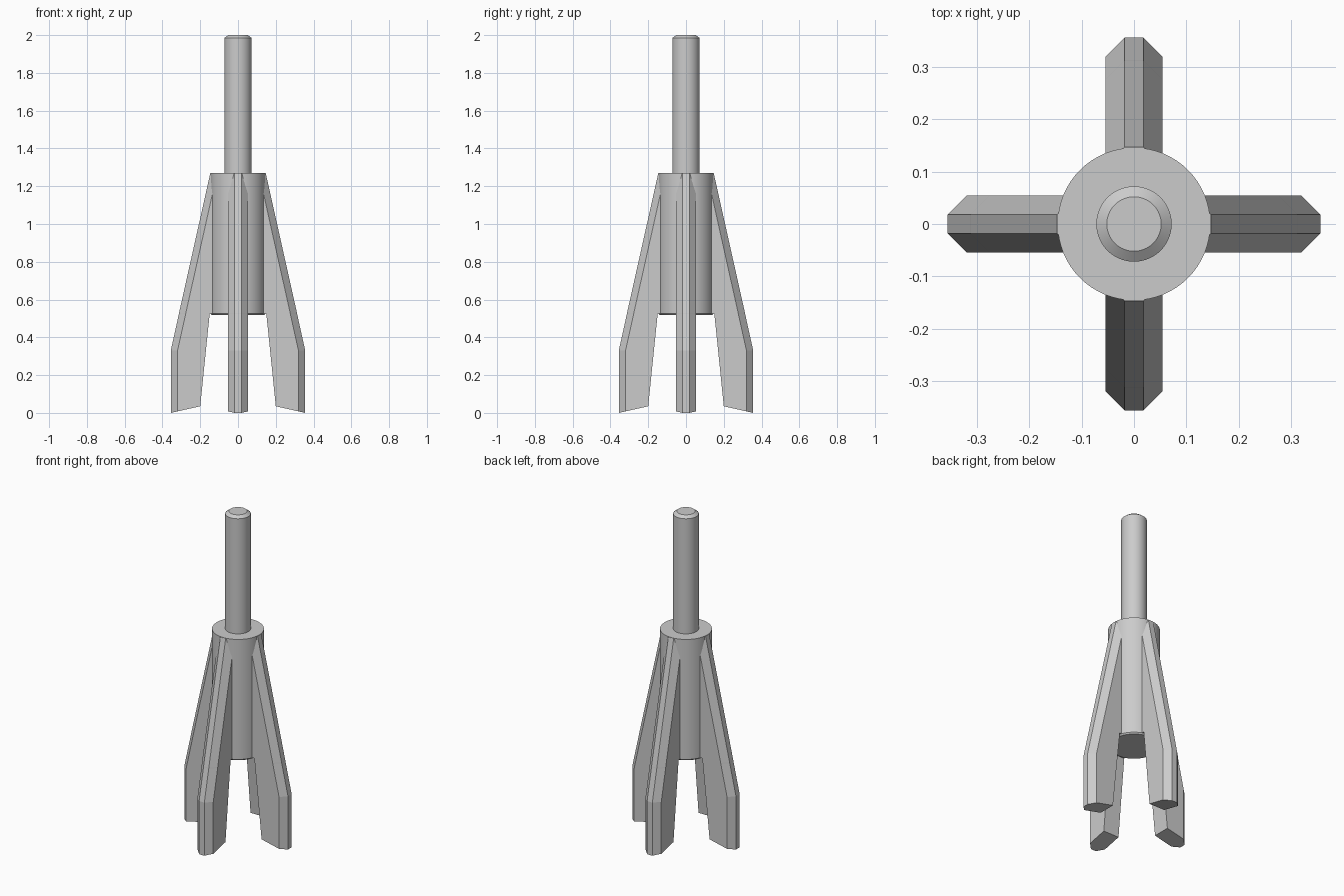
import bpy, bmesh, math
from mathutils import Matrix

cube = bpy.data.objects.get("Cube")
if cube:
    bpy.data.objects.remove(cube, do_unlink=True)

grey = bpy.data.materials.new("plain grey")
grey.use_nodes = True
colour = (0.6, 0.6, 0.6, 1)
grey.diffuse_color = colour
grey.node_tree.nodes["Principled BSDF"].inputs["Base Color"].default_value = colour


def loft(name, sections, smooth=False):
    """Skin a stack of matching closed sections and cap both ends."""
    bm = bmesh.new()
    rings = [[bm.verts.new(p) for p in s] for s in sections]
    n = len(rings[0])
    for low, high in zip(rings, rings[1:]):
        for i in range(n):
            j = (i + 1) % n
            bm.faces.new((low[i], low[j], high[j], high[i]))
    bm.faces.new(rings[0][::-1])
    bm.faces.new(rings[-1])
    bmesh.ops.recalc_face_normals(bm, faces=bm.faces)
    mesh = bpy.data.meshes.new(name)
    bm.to_mesh(mesh)
    bm.free()
    mesh.materials.append(grey)
    obj = bpy.data.objects.new(name, mesh)
    bpy.context.collection.objects.link(obj)
    if smooth:
        bpy.ops.object.select_all(action='DESELECT')
        obj.select_set(True)
        bpy.context.view_layer.objects.active = obj
        bpy.ops.object.shade_smooth_by_angle(angle=math.radians(30))
    return obj


def turned(name, profile, sides=64):
    angles = [2 * math.pi * i / sides for i in range(sides)]
    return loft(name, [[(r * math.cos(a), r * math.sin(a), z) for a in angles]
                       for r, z in profile], smooth=True)


# Central barrel and the rod standing on it
turned("barrel", [(0.139, 0.517), (0.146, 0.525), (0.146, 1.27)])
turned("rod", [(0.072, 1.25), (0.072, 1.985), (0.052, 2.0)])


# Fin section: square inner edge, chamfered outer edge
def fin_section(x_in, z_in, x_out, z_out, half=0.054, chamfer=0.036):
    x_mid = x_out - chamfer
    z_mid = z_out + (z_in - z_out) * chamfer / (x_out - x_in)
    nose = half - chamfer
    return [(x_in, -half, z_in), (x_mid, -half, z_mid), (x_out, -nose, z_out),
            (x_out, nose, z_out), (x_mid, half, z_mid), (x_in, half, z_in)]


fin = [fin_section(0.20, 0.035, 0.356, 0.0),
       fin_section(0.17, 0.33, 0.356, 0.33),
       fin_section(0.15, 0.524, 0.313, 0.524),
       fin_section(0.08, 0.53, 0.312, 0.53),
       fin_section(0.08, 1.268, 0.147, 1.268)]

# Four fins around the barrel
for i, side in enumerate(("left", "back", "right", "front")):
    obj = loft(side + "_fin", fin)
    obj.data.transform(Matrix.Rotation(i * math.pi / 2, 4, 'Z'))
